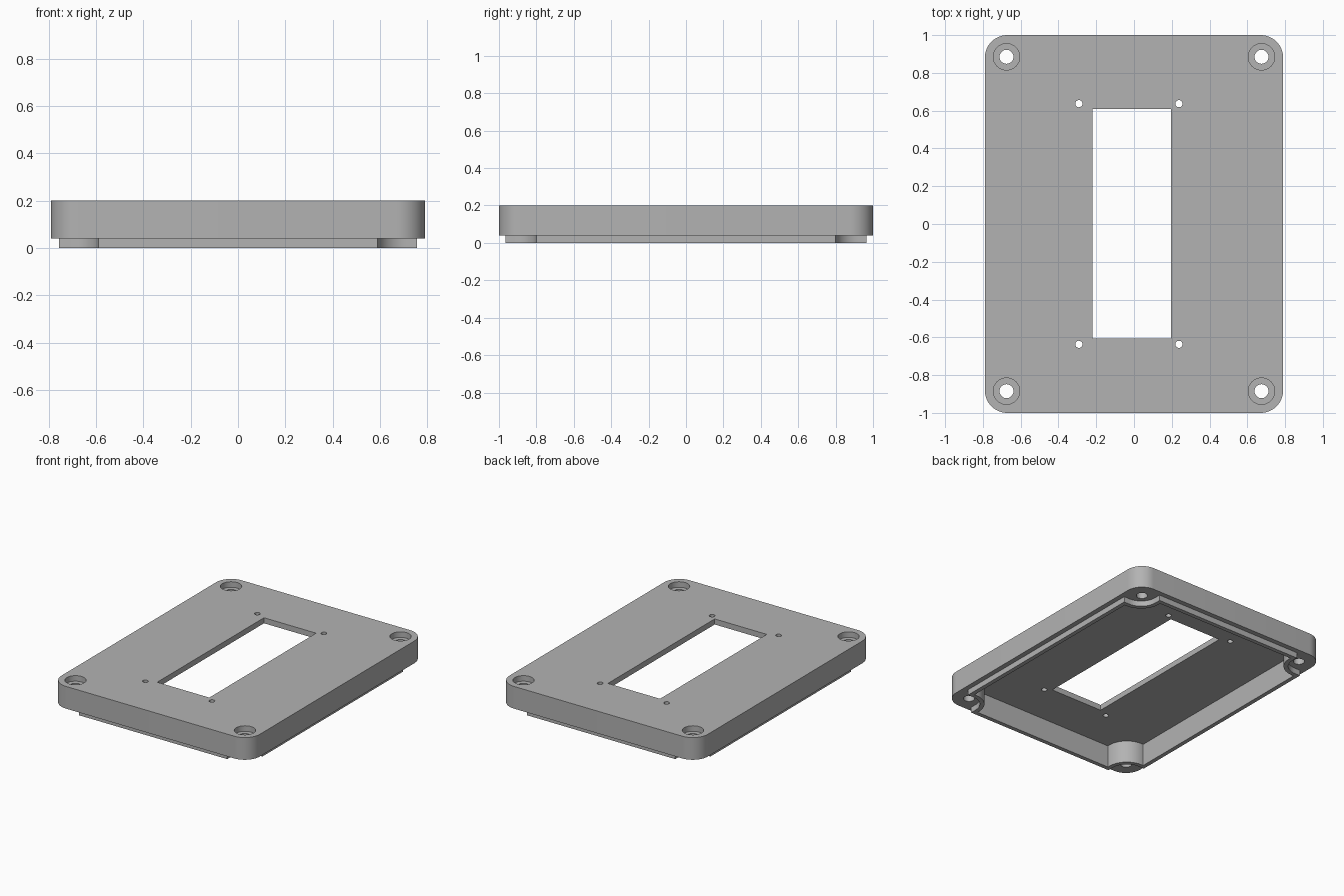
import bpy, bmesh
from math import cos, sin, pi, radians

if "Cube" in bpy.data.objects:
    bpy.data.objects.remove(bpy.data.objects["Cube"], do_unlink=True)

grey = bpy.data.materials.new("plain grey")
grey.use_nodes = True
colour = (0.45, 0.45, 0.45, 1)
grey.diffuse_color = colour
grey.node_tree.nodes["Principled BSDF"].inputs["Base Color"].default_value = colour

HX, HY = 0.79, 1.0            # half size of the lid
RIM, WALL = 0.035, 0.03       # step outside the lip, lip thickness
HOLE_X, HOLE_Y = 0.675, 0.885


def arc(cx, cy, r, start, end, steps=14):
    angles = [start + (end - start) * i / steps for i in range(steps + 1)]
    return [(cx + r * cos(a), cy + r * sin(a)) for a in angles]


def four_corners(corner):
    """Mirror one corner's points into a closed outline."""
    outline = []
    for sx, sy in ((1, 1), (-1, 1), (-1, -1), (1, -1)):
        points = corner if sx * sy > 0 else corner[::-1]
        outline += [(sx * x, sy * y) for x, y in points]
    return outline


def rounded(hx, hy, r):
    return four_corners(arc(hx - r, hy - r, r, 0, pi / 2))


def notched(hx, hy, notch, r):
    """Rectangle whose corners step inward around the screw posts."""
    bend = arc(hx - notch + r, hy - notch + r, r, 1.5 * pi, pi)
    return four_corners([(hx, hy - notch)] + bend + [(hx - notch, hy)])


def prism(name, outline, bottom, top):
    bm = bmesh.new()
    base = bm.faces.new([bm.verts.new((x, y, bottom)) for x, y in outline])
    walls = bmesh.ops.extrude_face_region(bm, geom=[base])["geom"]
    moved = [v for v in walls if isinstance(v, bmesh.types.BMVert)]
    bmesh.ops.translate(bm, verts=moved, vec=(0, 0, top - bottom))
    bmesh.ops.recalc_face_normals(bm, faces=bm.faces)
    mesh = bpy.data.meshes.new(name)
    bm.to_mesh(mesh)
    bm.free()
    mesh.materials.append(grey)
    obj = bpy.data.objects.new(name, mesh)
    bpy.context.collection.objects.link(obj)
    return obj


def combine(target, tool, operation):
    tool.hide_render = True
    bpy.context.view_layer.objects.active = target
    mod = target.modifiers.new(operation.lower(), 'BOOLEAN')
    mod.operation, mod.solver, mod.object = operation, 'EXACT', tool
    bpy.ops.object.modifier_apply(modifier=mod.name)
    bpy.data.objects.remove(tool, do_unlink=True)


def drill(x, y, r, bottom, top):
    circle = arc(x, y, r, 0, 2 * pi, 32)[:-1]
    combine(lid, prism("drill_cutter", circle, bottom, top), 'DIFFERENCE')


# Lid body with the locating lip underneath
lid = prism("enclosure_lid", rounded(HX, HY, 0.12), 0.04, 0.2)
lx, ly = HX - RIM, HY - RIM
combine(lid, prism("lip", notched(lx, ly, 0.165, 0.12), 0, 0.1), 'UNION')

# Hollow underside, leaving the corner posts
hollow = notched(lx - WALL, ly - WALL, 0.165, 0.12 + WALL)
combine(lid, prism("hollow_cutter", hollow, -0.1, 0.16), 'DIFFERENCE')

# Display window
window = [(-0.22, -0.605), (0.195, -0.605), (0.195, 0.61), (-0.22, 0.61)]
combine(lid, prism("window_cutter", window, -0.1, 0.3), 'DIFFERENCE')

# Counterbored corner screw holes and small mounting holes
for sy in (-1, 1):
    for sx in (-1, 1):
        drill(sx * HOLE_X, sy * HOLE_Y, 0.07, 0.16, 0.3)
        drill(sx * HOLE_X, sy * HOLE_Y, 0.037, -0.1, 0.3)
        drill(-0.027 + sx * 0.265, sy * 0.637, 0.019, -0.1, 0.3)

# Smooth the curved walls, keep the edges crisp
bpy.ops.object.select_all(action='DESELECT')
lid.select_set(True)
bpy.context.view_layer.objects.active = lid
bpy.ops.object.shade_smooth_by_angle(angle=radians(30))
